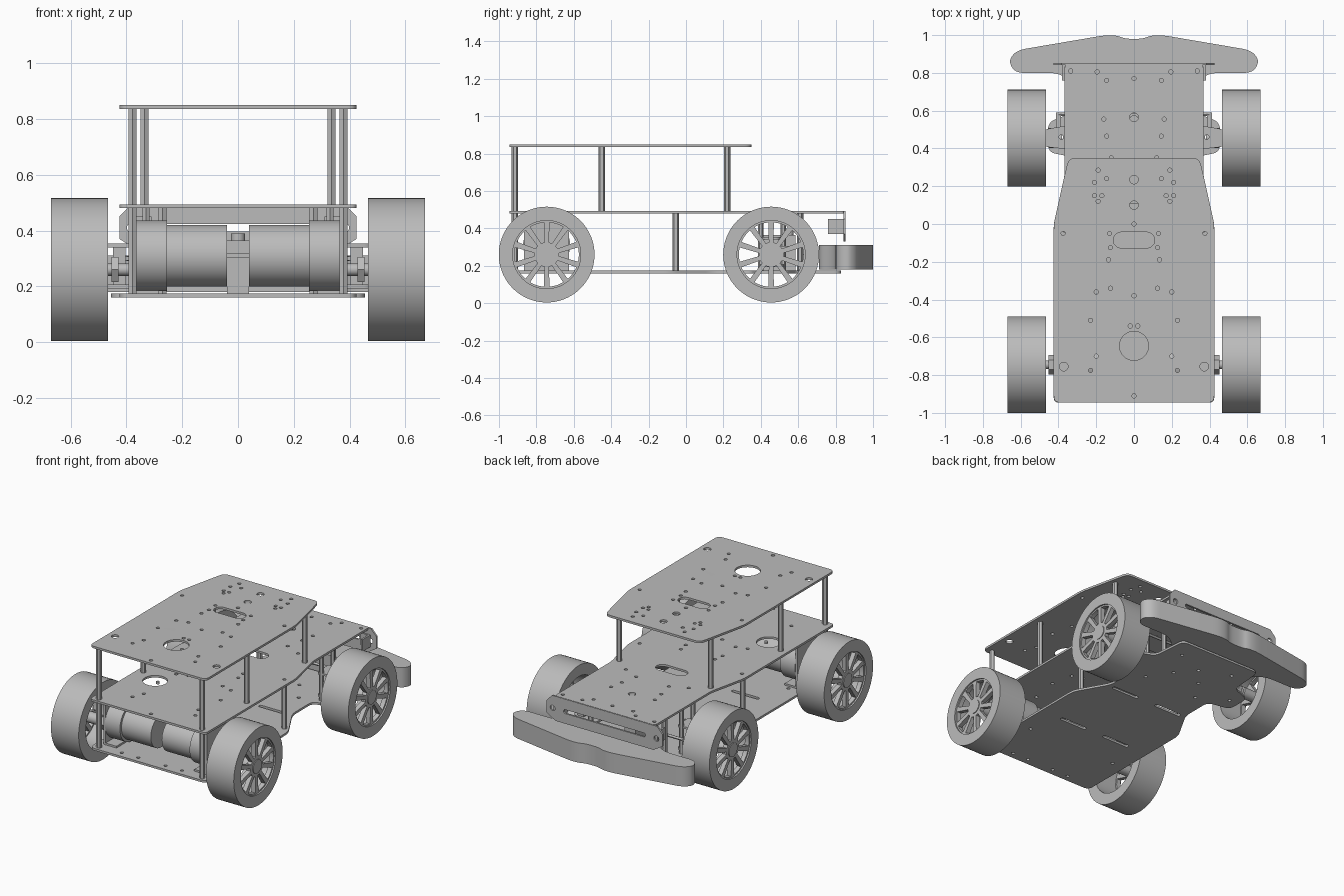
import bpy, bmesh, math
from math import pi, cos, sin
from mathutils import Vector, Matrix

cube = bpy.data.objects.get("Cube")
if cube:
    bpy.data.objects.remove(cube, do_unlink=True)

GREY = (0.5, 0.5, 0.5, 1)
grey = bpy.data.materials.new("plain_grey")
grey.use_nodes = True
grey.diffuse_color = GREY
grey.node_tree.nodes["Principled BSDF"].inputs["Base Color"].default_value = GREY

ROT_X = Matrix.Rotation(pi / 2, 4, 'Y')   # local z becomes world x
ROT_Y = Matrix.Rotation(pi / 2, 4, 'X')   # local z becomes world -y


def finish(name, bm, matrix=Matrix()):
    """Turn a bmesh into a finished grey object."""
    bmesh.ops.remove_doubles(bm, verts=bm.verts, dist=1e-5)
    bmesh.ops.recalc_face_normals(bm, faces=bm.faces)
    bm.transform(matrix)
    mesh = bpy.data.meshes.new(name)
    bm.to_mesh(mesh)
    bm.free()
    mesh.materials.append(grey)
    mesh.polygons.foreach_set("use_smooth", [True] * len(mesh.polygons))
    mesh.set_sharp_from_angle(angle=math.radians(30))
    obj = bpy.data.objects.new(name, mesh)
    bpy.context.collection.objects.link(obj)
    return obj


def box(name, centre, size):
    bm = bmesh.new()
    bmesh.ops.create_cube(bm, size=1)
    bm.transform(Matrix.Diagonal((*size, 1)))
    return finish(name, bm, Matrix.Translation(centre))


def rod(name, centre, radius, length, rot=Matrix(), sides=40):
    bm = bmesh.new()
    bmesh.ops.create_cone(bm, cap_ends=True, segments=sides, radius1=radius,
                          radius2=radius, depth=length)
    return finish(name, bm, Matrix.Translation(centre) @ rot)


def circle(x, y, r, n=14):
    return [(x + r * cos(2 * pi * i / n), y + r * sin(2 * pi * i / n)) for i in range(n)]


def slot(x, y, half, r):
    """Rounded slot running along x."""
    arc = [(half - r + r * cos(a), r * sin(a)) for a in (pi * (i / 10 - 0.5) for i in range(11))]
    return [(x + u, y + v) for u, v in arc] + [(x - u, y - v) for u, v in arc]


def mirrored(points):
    """Close a right-hand half outline by mirroring it in x."""
    return points + [(-x, y) for x, y in reversed(points) if x > 0]


def rounded(points, r, steps=6):
    """Round every corner of an outline."""
    out, n = [], len(points)
    for i in range(n):
        a, p, b = (Vector(points[(i + k) % n]) for k in (-1, 0, 1))
        s = p + (a - p).normalized() * min(r, (a - p).length * 0.45)
        e = p + (b - p).normalized() * min(r, (b - p).length * 0.45)
        for k in range(steps + 1):
            t = k / steps
            out.append(tuple(s * (1 - t) ** 2 + p * 2 * t * (1 - t) + e * t * t))
    return out


def sheet(name, loops, thickness, matrix):
    """Extruded flat outline; every loop after the first is a hole."""
    curve = bpy.data.curves.new(name, 'CURVE')
    curve.dimensions, curve.fill_mode, curve.extrude = '2D', 'BOTH', thickness / 2
    for loop in loops:
        spline = curve.splines.new('POLY')
        spline.points.add(len(loop) - 1)
        for point, (x, y) in zip(spline.points, loop):
            point.co = (x, y, 0, 1)
        spline.use_cyclic_u = True
    temp = bpy.data.objects.new(name + "_outline", curve)
    bpy.context.collection.objects.link(temp)
    deps = bpy.context.evaluated_depsgraph_get()
    mesh = bpy.data.meshes.new_from_object(temp.evaluated_get(deps))
    bm = bmesh.new()
    bm.from_mesh(mesh)
    bpy.data.objects.remove(temp)
    bpy.data.curves.remove(curve)
    bpy.data.meshes.remove(mesh)
    return finish(name, bm, matrix)


def both(points):
    return [(s * x, y) for x, y in points for s in ((1, -1) if x else (1,))]


def holes(points, r):
    return [circle(x, y, r) for x, y in both(points)]


# Deck plates
rear_holes = [(0.375, -0.05), (0.23, -0.51), (0.125, -0.34), (0.2, -0.36), (0, -0.38),
              (0.135, -0.19), (0.125, -0.125), (0.2, -0.7), (0.23, -0.775), (0, -0.91)]
top_holes = rear_holes + [(0.02, -0.54), (0.145, 0.24), (0.19, 0.285), (0.21, 0.22),
                          (0.21, 0.15), (0.17, 0.15), (0.19, 0.12), (0.13, -0.05), (0, 0)]
mid_holes = rear_holes + [(0.335, 0.81), (0.195, 0.805), (0.145, 0.76), (0, 0.77),
                          (0.16, 0.555), (0.145, 0.465), (0.23, 0.3), (0.12, 0.35)]

top = rounded(mirrored([(0.425, -0.945), (0.425, 0), (0.365, 0.27), (0.345, 0.35)]), 0.035)
sheet("top_deck", [top, circle(0, -0.645, 0.077, 32), slot(0, -0.085, 0.11, 0.042),
                   circle(0, 0.235, 0.023), circle(0, 0.1, 0.023)]
      + holes(top_holes, 0.011) + holes([(0.372, -0.755)], 0.023),
      0.014, Matrix.Translation((0, 0, 0.842)))

middle = rounded(mirrored([(0.425, -0.945), (0.425, 0), (0.367, 0.26), (0.367, 0.85)]), 0.025)
sheet("middle_deck", [middle, circle(-0.25, -0.51, 0.075, 32), slot(0, 0.15, 0.11, 0.042),
                      circle(0, 0.565, 0.023)] + holes(mid_holes, 0.011),
      0.014, Matrix.Translation((0, 0, 0.487)))

bottom = rounded(mirrored([(0.425, -0.945), (0.425, -0.08), (0.3, 0.14), (0.3, 0.35),
                           (0.455, 0.38), (0.455, 0.54), (0.32, 0.59), (0.3, 0.83)]), 0.04)
sheet("bottom_deck", [bottom] + [slot(s * 0.17, y, 0.1, 0.012) for s in (1, -1) for y in (0.12, -0.38)]
      + holes([(0.22, -0.9), (0.1, -0.9), (0.33, -0.6), (0.385, 0.46), (0.2, 0.35),
               (0.1, 0.5), (0.2, 0.7), (0, 0.62)], 0.011),
      0.014, Matrix.Translation((0, 0, 0.167)))

# Hexagonal posts between the decks
for x, y in both([(0.378, -0.915), (0.378, -0.45), (0.335, 0.22)]):
    rod("upper_post", (x, y, 0.665), 0.017, 0.342, sides=6)
for x, y in both([(0.378, -0.915), (0.378, -0.055), (0.27, 0.61)]):
    rod("lower_post", (x, y, 0.327), 0.017, 0.308, sides=6)

# Bumper
bumper = rounded(mirrored([(0.045, 0.98), (0.09, 0.998), (0.15, 1.0), (0.62, 0.92), (0.665, 0.865),
                           (0.63, 0.8), (0.41, 0.8), (0.35, 0.77), (0.29, 0.71)]), 0.05)
sheet("bumper", [bumper], 0.13, Matrix.Translation((0, 0, 0.245)))

# Slotted end panel with its brackets
panel = mirrored([(0.36, 0.33), (0.425, 0.37), (0.425, 0.45), (0.385, 0.492)])
sheet("end_panel", [panel, slot(0, 0.41, 0.3, 0.013)] + holes([(0.38, 0.41)], 0.018),
      0.012, Matrix.Translation((0, 0.847, 0)) @ ROT_Y)
for s in (1, -1):
    box("panel_bracket", (s * 0.375, 0.8, 0.41), (0.012, 0.08, 0.08))
    box("panel_bracket_foot", (s * 0.345, 0.837, 0.41), (0.07, 0.01, 0.08))

# Wheels: tyre ring, spoked rim and hub
WHEEL_R, RIM_R, SPOKES = 0.256, 0.182, 10


def window(index):
    """Wedge opening between two spokes."""
    mid = 2 * pi * (index + 0.5) / SPOKES
    pts = []
    for r, half in ((0.066, 0.13), (0.172, 0.225)):
        arc = [(r * cos(mid + half * k / 3), r * sin(mid + half * k / 3)) for k in range(-3, 4)]
        pts += arc if not pts else arc[::-1]
    return pts


for s in (1, -1):
    for y in (-0.745, 0.455):
        def at(x):
            return Matrix.Translation((s * x, y, 0.26)) @ ROT_X
        sheet("tyre", [circle(0, 0, WHEEL_R, 72), circle(0, 0, RIM_R, 72)], 0.203, at(0.568))
        sheet("rim", [circle(0, 0, RIM_R + 0.002, 72)] + [window(i) for i in range(SPOKES)],
              0.03, at(0.645))
        rod("hub_cap", (s * 0.65, y, 0.26), 0.045, 0.03, ROT_X)
        rod("wheel_boss", (s * 0.56, y, 0.26), 0.035, 0.15, ROT_X)
        rod("axle", (s * 0.47, y, 0.26), 0.022, 0.18, ROT_X)
        rod("axle_flange", (s * 0.44, y, 0.26), 0.052, 0.025, ROT_X, 6)

# Drive motors, gearboxes and mounting plates
for s in (1, -1):
    rod("motor_can", (s * 0.15, -0.745, 0.31), 0.11, 0.22, ROT_X, 64)
    rod("gearbox", (s * 0.31, -0.745, 0.31), 0.126, 0.11, ROT_X, 64)
    box("motor_mount", (s * 0.372, -0.745, 0.31), (0.014, 0.24, 0.27))
    box("motor_mount_foot", (s * 0.33, -0.745, 0.18), (0.09, 0.24, 0.012))

# Steering knuckles
for s in (1, -1):
    for z in (0.2, 0.347):
        pad = [(s * x, y) for x, y in rounded([(0.3, 0.39), (0.48, 0.41), (0.48, 0.5), (0.3, 0.53)], 0.03)]
        sheet("knuckle_arm", [pad, circle(s * 0.385, 0.46, 0.012)], 0.014, Matrix.Translation((0, 0, z)))
    box("knuckle_block", (s * 0.425, 0.455, 0.272), (0.045, 0.08, 0.135))
    for y in (0.4, 0.52):
        rod("knuckle_post", (s * 0.33, y, 0.327), 0.015, 0.308, sides=6)
    box("steering_arm", (s * 0.4, 0.53, 0.3), (0.025, 0.12, 0.014))

# Steering servo and cross link
box("steering_servo", (0, 0.5, 0.27), (0.08, 0.17, 0.19))
box("servo_flange", (0, 0.5, 0.31), (0.082, 0.23, 0.014))
rod("servo_horn", (0, 0.55, 0.375), 0.025, 0.03)
rod("cross_link", (0, 0.58, 0.3), 0.009, 0.8, ROT_X, 12)
